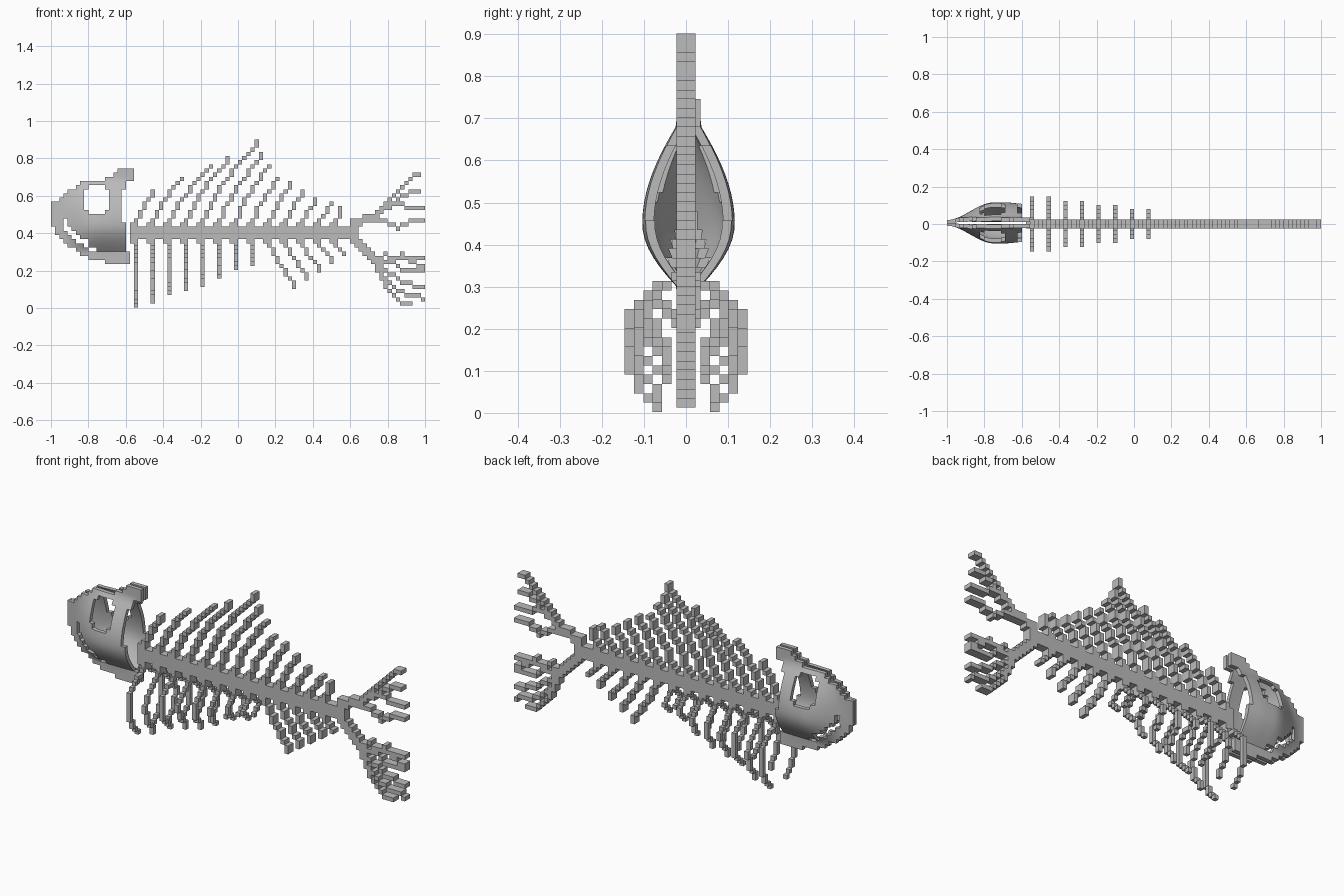
import bpy, math
from mathutils import Vector

if "Cube" in bpy.data.objects:
    bpy.data.objects.remove(bpy.data.objects["Cube"])

S = 2 / 90            # edge of one block
Z0 = 0.0125           # bottom of the lowest row of flat bones
HALF = 0.0228         # half thickness of the flat bones

bone = bpy.data.materials.new("bone_grey")
bone.diffuse_color = (0.5, 0.5, 0.5, 1)
bone.use_nodes = True
bone.node_tree.nodes["Principled BSDF"].inputs["Base Color"].default_value = bone.diffuse_color


def sheet(name, cells, near, far, smooth=False):
    """Closed slab of square cells; near/far place a grid corner in space."""
    verts, index, faces = [], {}, []

    def v(i, j, layer):
        if (i, j, layer) not in index:
            index[i, j, layer] = len(verts)
            verts.append((near, far)[layer](i, j))
        return index[i, j, layer]

    cells = set(cells)
    for i, j in sorted(cells):
        c = [(i, j), (i + 1, j), (i + 1, j + 1), (i, j + 1)]
        faces.append([v(*p, 0) for p in c])
        faces.append([v(*p, 1) for p in reversed(c)])
        for k, n in enumerate([(i, j - 1), (i + 1, j), (i, j + 1), (i - 1, j)]):
            if n not in cells:
                a, b = c[k], c[(k + 1) % 4]
                faces.append([v(*b, 0), v(*a, 0), v(*a, 1), v(*b, 1)])
    mesh = bpy.data.meshes.new(name)
    mesh.from_pydata(verts, [], faces)
    mesh.materials.append(bone)
    ob = bpy.data.objects.new(name, mesh)
    bpy.context.collection.objects.link(ob)
    if smooth:
        bpy.ops.object.select_all(action='DESELECT')
        ob.select_set(True)
        bpy.context.view_layer.objects.active = ob
        bpy.ops.object.shade_smooth_by_angle(angle=math.radians(40))
    return ob


def mirror_y(ob):
    m = ob.modifiers.new("mirror", 'MIRROR')
    m.use_axis = (False, True, False)
    m.use_clip = False
    m.use_mirror_merge = False


def flat(name, cells):
    return sheet(name, cells,
                 lambda i, j: (-1 + i * S, -HALF, Z0 + j * S),
                 lambda i, j: (-1 + i * S, HALF, Z0 + j * S))


def trace(points, u0=-1.0, v0=Z0):
    """Stair-stepped run of cells along a polyline."""
    run = []
    for (x0, z0), (x1, z1) in zip(points, points[1:]):
        for k in range(81):
            t = k / 80
            c = (math.floor((x0 + (x1 - x0) * t - u0) / S),
                 math.floor((z0 + (z1 - z0) * t - v0) / S))
            if not run or run[-1] != c:
                run.append(c)
    k = 1
    while k < len(run) - 1:          # drop the inner corner of every step
        a, b = run[k - 1], run[k + 1]
        if abs(a[0] - b[0]) == 1 and abs(a[1] - b[1]) == 1:
            run.pop(k)
        k += 1
    return run


def bezier(*p, n=16):
    out = []
    for k in range(n + 1):
        t, q = k / n, [Vector(a) for a in p]
        while len(q) > 1:
            q = [a.lerp(b, t) for a, b in zip(q, q[1:])]
        out.append(tuple(q[0]))
    return out


def inside(x, z, poly):
    hit = False
    for (x0, z0), (x1, z1) in zip(poly, poly[1:] + poly[:1]):
        if (z0 > z) != (z1 > z) and x < x0 + (x1 - x0) * (z - z0) / (z1 - z0):
            hit = not hit
    return hit


# spine with vertebra teeth above and below
spine = {(i, j) for i in range(19, 74) for j in (16, 17, 18)}
for n in range(13):
    c = 20 + 4 * n
    spine |= {(c - 1, 15), (c, 15), (c - 1, 19), (c, 19), (c, 14)}
spine |= {(i, j) for i in (72, 73) for j in range(15, 21)}
flat("spine", spine)

# dorsal rays, sweeping back
tips = [(-.45, .625), (-.31, .69), (-.155, .755), (-.055, .8), (.10, .89),
        (.13, .82), (.16, .76), (.21, .70), (.28, .66), (.35, .62),
        (.42, .58), (.49, .55), (.55, .53)]
for n, (tx, tz) in enumerate(tips):
    bx, bz = -1 + (20.5 + 4 * n) * S, 0.465
    mid = (bx + .2 * (tx - bx), bz + .42 * (tz - bz))
    flat("dorsal_ray_%02d" % n, trace(bezier((bx, bz), mid, (tx, tz))))

# anal fin rays, sweeping back and down
for n, (tx, tz) in enumerate([(.30, .115), (.365, .165), (.43, .205),
                              (.495, .25), (.57, .295)]):
    bx, bz = -1 + (52.5 + 4 * n) * S, 0.335
    mid = (bx + .3 * (tx - bx), bz + .4 * (tz - bz))
    flat("anal_ray_%02d" % n, trace(bezier((bx, bz), mid, (tx, tz))))

# tail fin: two thick stems, then branching rays
stems = {"upper": [(.64, .445), (.68, .48), (.74, .50)],
         "lower": [(.64, .36), (.69, .30), (.74, .25), (.76, .19)]}
for side, pts in stems.items():
    run = trace(pts)
    flat("tail_stem_" + side, run + [(i, j - 1) for i, j in run] +
         [(i + 1, j) for i, j in run[:-2]])
rays = [
    [(.74, .52), (.80, .57), (.87, .65), (.91, .70), (.97, .715)],
    [(.76, .53), (.84, .55), (.88, .60), (.97, .63)],
    [(.75, .50), (.81, .55), (.90, .55), (.93, .53), (.99, .53)],
    [(.70, .47), (.80, .46), (.86, .43), (.92, .46), (.99, .465)],
    [(.73, .25), (.80, .28), (.88, .26), (.99, .275)],
    [(.75, .23), (.84, .24), (.90, .20), (.99, .20)],
    [(.76, .21), (.82, .19), (.88, .14), (.99, .115)],
    [(.77, .17), (.83, .12), (.90, .08), (.99, .055)],
    [(.77, .17), (.80, .10), (.86, .04), (.93, .02)],
    [(.84, .24), (.88, .28), (.92, .24), (.99, .23)],
]
for n, pts in enumerate(rays):
    flat("tail_ray_%02d" % n, trace(pts))

# paired ribs, curving out and back in
widths = [.138, .124, .116, .104, .092, .082, .070, .062]
bottoms = [.008, .035, .085, .11, .135, .165, .215, .243]
for n, (w, zb) in enumerate(zip(widths, bottoms)):
    curve = bezier((.018, .318), (1.1 * w, .31), (1.34 * w, zb + .25 * (.32 - zb)),
                   (.47 * w, zb))
    x = -1 + (20 + 4 * n) * S
    rib = sheet("rib_pair_%02d" % n, trace(curve, .0125, .002),
                lambda i, j: (x + S, .0125 + i * S, .002 + j * S),
                lambda i, j: (x, .0125 + i * S, .002 + j * S))
    mirror_y(rib)


# head: curved plates bulging sideways, mirrored
def bulge(x, z):
    t = min(max((x + 1) / .25, 0), 1)
    w = .015 + .095 * t * t * (3 - 2 * t) - .1 * max(x + .68, 0)
    d = (z - .45) / (.28 if z > .45 else .18)
    return max(w * math.cos(min(abs(d), 1) * math.pi / 2), min(.028, w))


def plate(name, outline, hole=lambda x, z: False):
    cells = []
    for i in range(0, 22):
        for j in range(0, 40):
            x, z = -1 + (i + .5) * S, Z0 + (j + .5) * S
            if inside(x, z, outline) and not hole(x, z):
                cells.append((i, j))

    def put(thick):
        def f(i, j):
            x, z = -1 + i * S, Z0 + j * S
            return (x, -max(bulge(x, z) - thick, .001), z)
        return f
    ob = sheet(name, cells, put(0), put(.022), smooth=True)
    ob.location.y = .006
    mirror_y(ob)


def eye(x, z):
    dx, dz = abs(x + .76), abs(z - .58)
    return max(dx, dz) < .07 and dx + dz < .115


plate("skull", [(-1.01, .56), (-.97, .57), (-.90, .63), (-.84, .67), (-.67, .695),
                (-.64, .735), (-.565, .735), (-.565, .69), (-.60, .66),
                (-.625, .60), (-.625, .50), (-.60, .43), (-.60, .30),
                (-.79, .315), (-.80, .35), (-.87, .40), (-.935, .485),
                (-1.01, .485)], eye)
plate("lower_jaw", [(-1.0, .47), (-.945, .47), (-.92, .41), (-.85, .345),
                    (-.78, .305), (-.65, .305), (-.575, .30), (-.575, .24),
                    (-.70, .24), (-.80, .27), (-.90, .325), (-.97, .40)])
